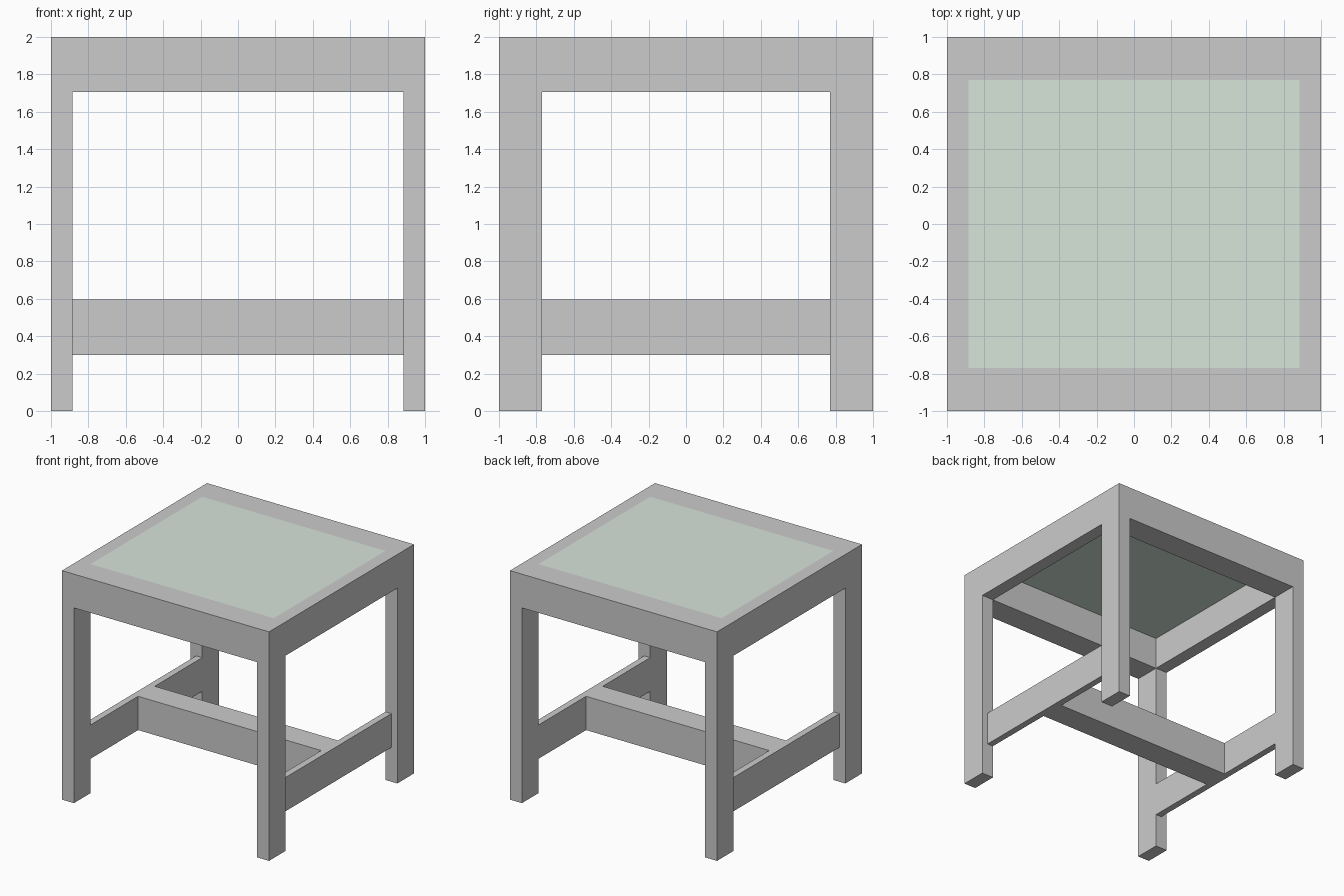
import bpy, bmesh

if "Cube" in bpy.data.objects:
    bpy.data.objects.remove(bpy.data.objects["Cube"])

LEG_X, LEG_Y = 0.885, 0.77      # inner faces of legs and rails
RAIL_Z, TOP_Z = 1.705, 2.0
BAR_LO, BAR_HI = 0.3, 0.595


def finish(bm, name):
    bmesh.ops.recalc_face_normals(bm, faces=bm.faces)
    mesh = bpy.data.meshes.new(name)
    bm.to_mesh(mesh)
    bm.free()
    obj = bpy.data.objects.new(name, mesh)
    bpy.context.collection.objects.link(obj)
    return obj


def box(name, x, y, z):
    bm = bmesh.new()
    cube = bmesh.ops.create_cube(bm, size=1)
    for v in cube["verts"]:
        v.co = [lo if c < 0 else hi for c, (lo, hi) in zip(v.co, (x, y, z))]
    return finish(bm, name)


def extrude_down(bm, faces, depth, keep):
    geom = bmesh.ops.extrude_face_region(bm, geom=faces, use_keep_orig=keep)["geom"]
    verts = [g for g in geom if isinstance(g, bmesh.types.BMVert)]
    bmesh.ops.translate(bm, verts=verts, vec=(0, 0, -depth))
    return [g for g in geom if isinstance(g, bmesh.types.BMFace)]


# Seat frame with legs: a square ring, lowered to rails, then corners to legs
bm = bmesh.new()
xs, ys = (-1, -LEG_X, LEG_X, 1), (-1, -LEG_Y, LEG_Y, 1)
grid = [[bm.verts.new((x, y, TOP_Z)) for y in ys] for x in xs]
ring = [bm.faces.new((grid[i][j], grid[i + 1][j], grid[i + 1][j + 1], grid[i][j + 1]))
        for i in range(3) for j in range(3) if (i, j) != (1, 1)]
bm.verts.remove  # ring uses every grid vertex
under = extrude_down(bm, ring, TOP_Z - RAIL_Z, True)
corners = []
for f in under:
    c = f.calc_center_median()
    if abs(c.x) > LEG_X and abs(c.y) > LEG_Y:
        corners.append(f)
extrude_down(bm, corners, RAIL_Z, False)
finish(bm, "frame_and_legs")

# Thin tinted seat panel, flush with the frame
panel = box("seat_panel", (-LEG_X, LEG_X), (-LEG_Y, LEG_Y), (1.99, TOP_Z))
mat = bpy.data.materials.new("pale_green")
mat.diffuse_color = (0.68, 0.78, 0.70, 1)
mat.use_nodes = True
mat.node_tree.nodes["Principled BSDF"].inputs["Base Color"].default_value = mat.diffuse_color
panel.data.materials.append(mat)

# Side stretchers and the cross bar joining them
for side, s in (("left", -1), ("right", 1)):
    box(side + "_stretcher", sorted((s * LEG_X, s * 0.943)),
        (-LEG_Y, LEG_Y), (BAR_LO, BAR_HI))
box("cross_stretcher", (-LEG_X, LEG_X), (-0.115, 0.115), (BAR_LO, BAR_HI))
